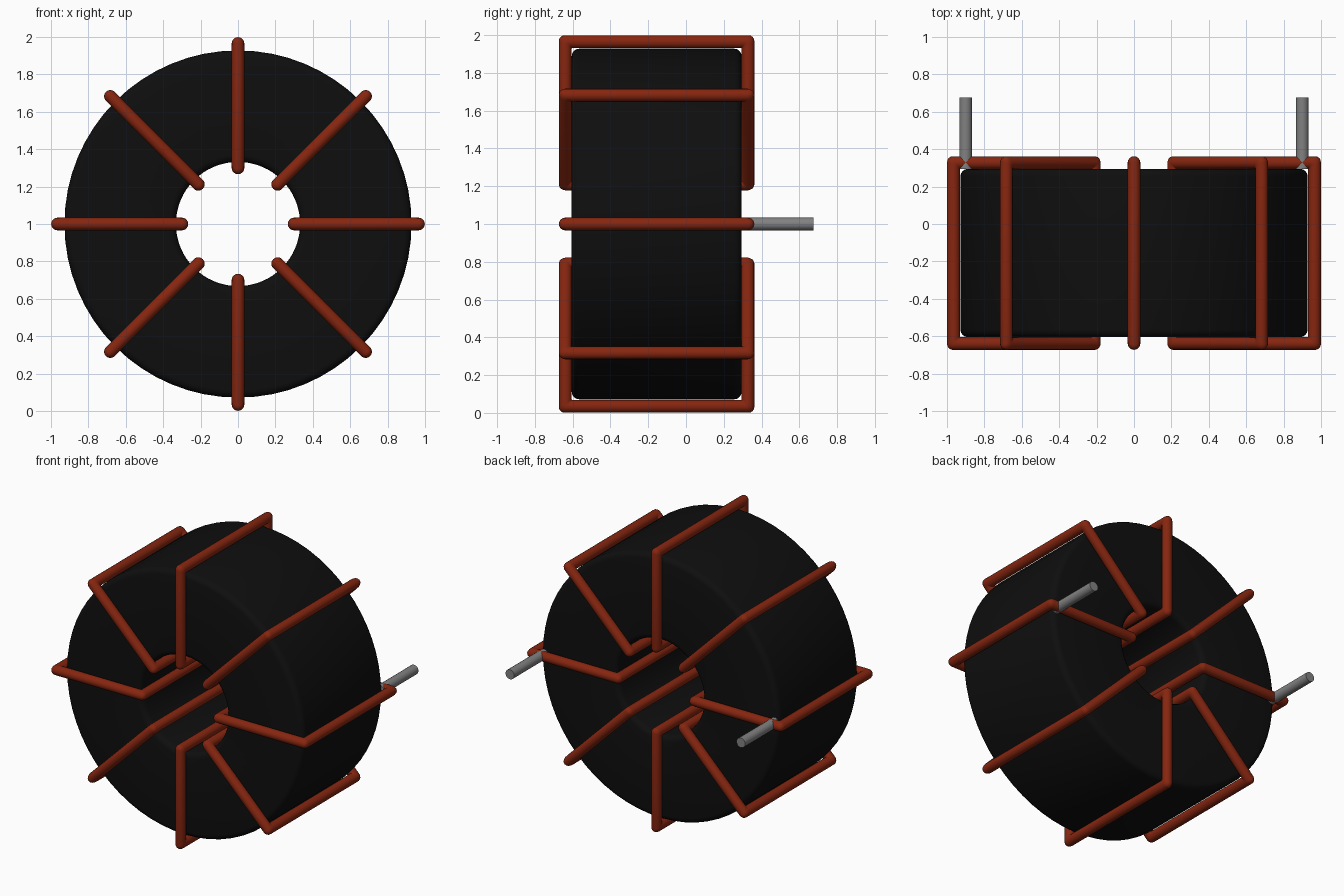
import bpy, bmesh, math
from mathutils import Matrix, Vector

if "Cube" in bpy.data.objects:
    bpy.data.objects.remove(bpy.data.objects["Cube"])

CENTRE_Z = 1.0
CORE_IN, CORE_OUT = 0.332, 0.928      # ring radii
FRONT, BACK = -0.605, 0.295           # ring faces along y
WIRE = 0.034                          # wire radius


def material(name, rgb, rough=0.6):
    m = bpy.data.materials.new(name)
    m.use_nodes = True
    m.diffuse_color = (*rgb, 1)
    bsdf = m.node_tree.nodes["Principled BSDF"]
    bsdf.inputs["Base Color"].default_value = (*rgb, 1)
    bsdf.inputs["Roughness"].default_value = rough
    return m


black = material("ferrite black", (0.0045, 0.0045, 0.0045))
copper = material("enamelled copper", (0.24, 0.019, 0.005))
tin = material("tinned grey", (0.22, 0.22, 0.22))


def rounded_rect(r0, r1, y0, y1, fillet, steps):
    """Points (r, y) around a rectangle with rounded corners."""
    corners = [(r1 - fillet, y1 - fillet, 0), (r0 + fillet, y1 - fillet, 90),
               (r0 + fillet, y0 + fillet, 180), (r1 - fillet, y0 + fillet, 270)]
    pts = []
    for r, y, start in corners:
        for i in range(steps + 1):
            a = math.radians(start + 90 * i / steps)
            pts.append((r + fillet * math.cos(a), y + fillet * math.sin(a)))
    return pts


def loft(name, rings, mat, angle):
    """Skin closed rings that also join end to end."""
    bm = bmesh.new()
    rows = [[bm.verts.new(p) for p in ring] for ring in rings]
    for a, b in zip(rows, rows[1:] + rows[:1]):
        for i in range(len(a)):
            j = (i + 1) % len(a)
            bm.faces.new((a[i], a[j], b[j], b[i]))
    bmesh.ops.recalc_face_normals(bm, faces=bm.faces)
    return finish(name, bm, mat, angle)


def finish(name, bm, mat, angle):
    mesh = bpy.data.meshes.new(name)
    bm.to_mesh(mesh)
    bm.free()
    mesh.materials.append(mat)
    ob = bpy.data.objects.new(name, mesh)
    bpy.context.collection.objects.link(ob)
    bpy.ops.object.select_all(action='DESELECT')
    ob.select_set(True)
    bpy.context.view_layer.objects.active = ob
    bpy.ops.object.shade_smooth_by_angle(angle=math.radians(angle))
    return ob


# Ring core: rounded section revolved about the y axis
section = rounded_rect(CORE_IN, CORE_OUT, FRONT, BACK, 0.04, 4)
core_rings = []
for k in range(64):
    t = 2 * math.pi * k / 64
    core_rings.append([(r * math.cos(t), y, CENTRE_Z + r * math.sin(t)) for r, y in section])
loft("ring_core", core_rings, black, 40)

# Eight wire turns: round section swept around a mitred rectangle, outer corners softened
SIDES = 16
turn_rings = []
for s in range(SIDES):
    a = 2 * math.pi * s / SIDES
    d = WIRE * math.cos(a)
    fillet = 0.002 + 0.028 * (1 + math.cos(a)) / 2
    pts = rounded_rect(0.300 - d, 0.965 + d, -0.639 - d, 0.328 + d, fillet, 4)
    turn_rings.append([Vector((r, y, WIRE * math.sin(a))) for r, y in pts])

for k in range(8):
    place = Matrix.Translation((0, 0, CENTRE_Z)) @ Matrix.Rotation(math.radians(45 * k), 4, 'Y')
    rings = [[place @ p for p in ring] for ring in turn_rings]
    loft(f"wire_turn_{k + 1}", rings, copper, 50)

# Two straight pins at the back
PIN_START, PIN_END = 0.295, 0.675
for side, x in (("left", 0.9), ("right", -0.9)):
    bm = bmesh.new()
    place = Matrix.Translation((x, (PIN_START + PIN_END) / 2, CENTRE_Z)) @ Matrix.Rotation(math.pi / 2, 4, 'X')
    bmesh.ops.create_cone(bm, cap_ends=True, segments=16, radius1=WIRE, radius2=WIRE,
                          depth=PIN_END - PIN_START, matrix=place)
    finish(f"{side}_pin", bm, tin, 40)
